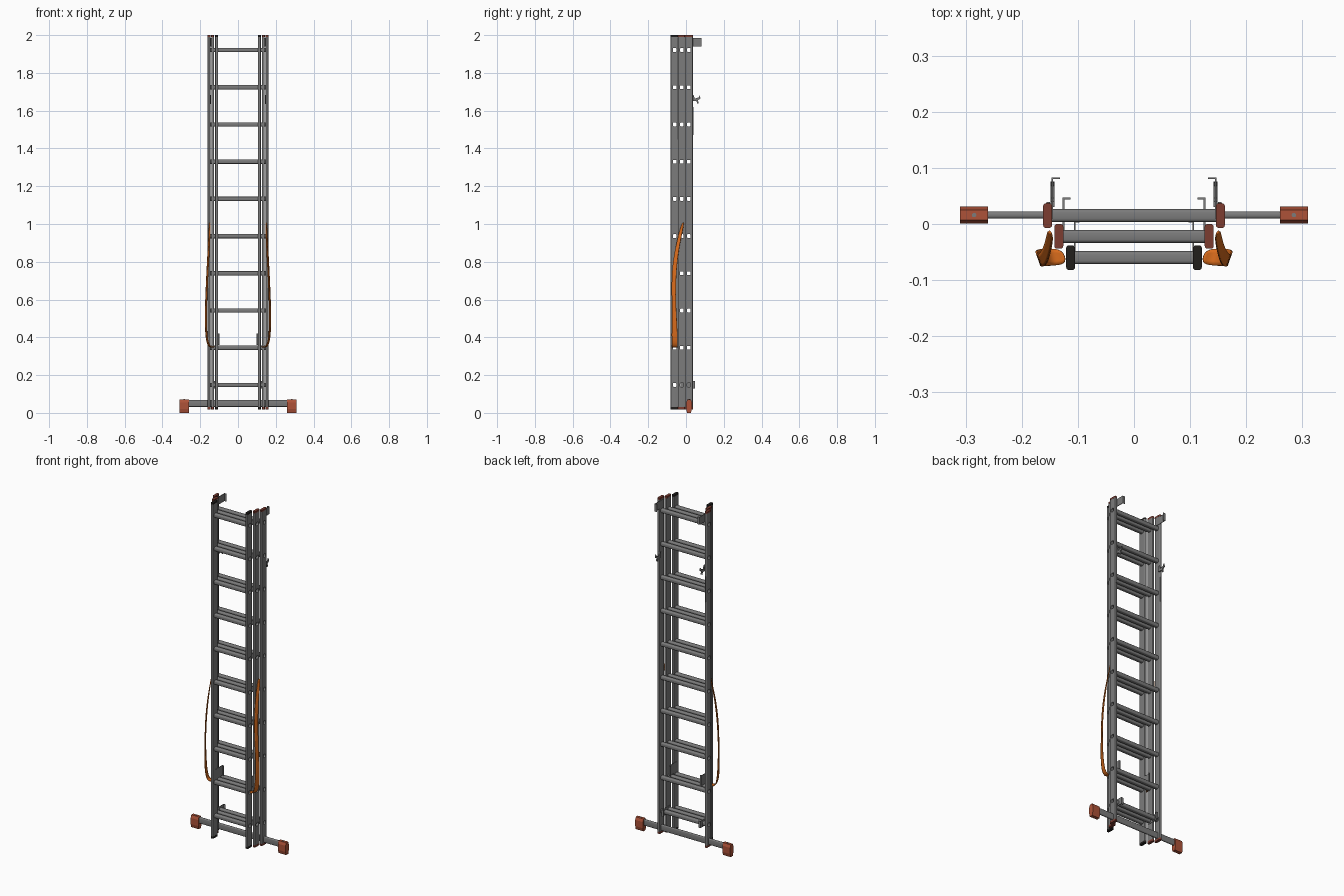
import bpy, bmesh
from math import cos, sin, pi
from mathutils import Vector

old = bpy.data.objects.get("Cube")
if old:
    bpy.data.objects.remove(old, do_unlink=True)


def material(name, rgb):
    m = bpy.data.materials.new(name)
    m.use_nodes = True
    m.diffuse_color = (*rgb, 1)
    m.node_tree.nodes["Principled BSDF"].inputs["Base Color"].default_value = (*rgb, 1)
    return m


metal = material("grey metal", (0.2, 0.2, 0.2))
red = material("brick red plastic", (0.42, 0.085, 0.04))
dark_red = material("dark red plastic", (0.2, 0.045, 0.03))
black = material("black plastic", (0.015, 0.013, 0.012))
orange = material("orange webbing", (0.7, 0.15, 0.012))


def finish(bm, name, mat, smooth=False):
    bmesh.ops.recalc_face_normals(bm, faces=bm.faces)
    mesh = bpy.data.meshes.new(name)
    bm.to_mesh(mesh)
    bm.free()
    ob = bpy.data.objects.new(name, mesh)
    bpy.context.collection.objects.link(ob)
    mesh.materials.append(mat)
    if smooth:
        bpy.ops.object.select_all(action='DESELECT')
        ob.select_set(True)
        bpy.context.view_layer.objects.active = ob
        bpy.ops.object.shade_smooth_by_angle(angle=0.7)
    return ob


def add_prism(bm, pts, axis, lo, hi):
    """Extrude a 2D outline along an axis; the outline uses the other two axes in order."""
    def place(p, d):
        v = list(p)
        v.insert(axis, d)
        return v
    rings = [[bm.verts.new(place(p, d)) for p in pts] for d in (lo, hi)]
    n = len(pts)
    for r in rings:
        bm.faces.new(r)
    for i in range(n):
        j = (i + 1) % n
        bm.faces.new((rings[0][i], rings[0][j], rings[1][j], rings[1][i]))


def rounded(cx, cy, w, h, r, steps=3):
    pts = []
    for k, (sx, sy) in enumerate(((1, 1), (-1, 1), (-1, -1), (1, -1))):
        for i in range(steps + 1):
            a = (k + i / steps) * pi / 2
            pts.append((cx + sx * (w / 2 - r) + r * cos(a), cy + sy * (h / 2 - r) + r * sin(a)))
    return pts


def prism(name, mat, pts, axis, lo, hi, smooth=False):
    bm = bmesh.new()
    add_prism(bm, pts, axis, lo, hi)
    return finish(bm, name, mat, smooth)


def rect(a0, a1, b0, b1):
    return [(a0, b0), (a1, b0), (a1, b1), (a0, b1)]


RUNGS = [0.148 + 0.197 * i for i in range(10)]
RUNG = 0.023
RAIL_W, RAIL_D = 0.015, 0.043

# Three nested ladder sections: name, rail centre x, centre y, cap colour
sections = (("back", 0.154, 0.015, dark_red),
            ("middle", 0.134, -0.022, dark_red),
            ("front", 0.113, -0.060, black))

for name, rx, cy, cap in sections:
    outer = rx + RAIL_W / 2

    # Hollow rungs, open at both ends
    bm = bmesh.new()
    for z in RUNGS:
        loops = []
        for size, r in ((RUNG, 0.006), (RUNG - 0.003, 0.0045)):
            pts = rounded(cy, z, size, size, r)
            loops.append([[bm.verts.new((x, *p)) for p in pts] for x in (-outer, outer)])
        (a, b), (c, d) = loops
        for p, q in ((a, b), (c, d), (a, c), (b, d)):
            for i in range(len(p)):
                j = (i + 1) % len(p)
                bm.faces.new((p[i], p[j], q[j], q[i]))
    finish(bm, name + "_rungs", metal, True)

    # Cutter for the rung holes in the rails
    bm = bmesh.new()
    for z in RUNGS:
        add_prism(bm, rounded(cy, z, RUNG, RUNG, 0.006), 0, -1, 1)
    cutter = finish(bm, name + "_hole_cutter", metal)
    cutter.hide_render = True
    cutter.hide_viewport = True
    cutter.display_type = 'WIRE'

    for side, s in (("left", 1), ("right", -1)):
        outline = rounded(s * rx, cy, RAIL_W, RAIL_D, 0.004)
        rail = prism(f"{name}_{side}_rail", metal, outline, 2, 0.03, 1.99, True)
        mod = rail.modifiers.new("rung holes", 'BOOLEAN')
        mod.operation = 'DIFFERENCE'
        mod.solver = 'EXACT'
        mod.object = cutter
        # End caps
        plug = rounded(s * rx, cy, RAIL_W + 0.001, RAIL_D + 0.001, 0.005)
        prism(f"{name}_{side}_top_cap", cap, plug, 2, 1.99, 2.0)
        prism(f"{name}_{side}_bottom_cap", cap, plug, 2, 0.018, 0.03)

# Stabiliser bar across the bottom with rubber feet
prism("stabiliser_bar", metal, rounded(0.016, 0.050, 0.013, 0.036, 0.005), 0, -0.27, 0.27, True)
foot = [(0.006, 0), (0.026, 0), (0.031, 0.02), (0.031, 0.056),
        (0.025, 0.072), (0.007, 0.072), (0.001, 0.056), (0.001, 0.02)]
for side, s in (("left", 1), ("right", -1)):
    prism(side + "_foot", red, foot, 0, *sorted((s * 0.26, s * 0.31)))
    prism(side + "_foot_pin", metal, rounded(s * 0.285, 0.016, 0.008, 0.008, 0.004), 2, 0.07, 0.074)


def hook(name, s, x, lip, y0, y1, z0, z1):
    """Thin side plate with a lip turned inward at its far end."""
    t = 0.003
    pts = [(s * x, y0), (s * x, y1), (s * lip, y1), (s * lip, y1 - t),
           (s * (x - t), y1 - t), (s * (x - t), y0)]
    prism(name, metal, pts, 2, z0, z1)


# Latch outline in the side plane
latch = [(0.030, 1.650), (0.055, 1.650), (0.060, 1.636), (0.066, 1.640), (0.064, 1.656),
         (0.076, 1.664), (0.074, 1.682), (0.068, 1.670), (0.046, 1.664), (0.040, 1.684), (0.030, 1.684)]

for side, s in (("left", 1), ("right", -1)):
    hook(side + "_top_hook", s, 0.147, 0.132, 0.01, 0.083, 1.94, 1.985)
    hook(side + "_middle_guide", s, 0.127, 0.113, -0.03, 0.047, 0.13, 0.17)
    hook(side + "_front_guide", s, 0.107, 0.097, -0.065, 0.006, 0.36, 0.42)
    prism(side + "_latch", metal, latch, 0, *sorted((s * 0.142, s * 0.149)))
    prism(side + "_latch_strip", metal, rect(0.033, 0.039, 1.47, 1.62), 0,
          *sorted((s * 0.150, s * 0.156)))

    # Safety strap: ribbon stations x, y, z and half width
    path = ((0.150, -0.015, 1.01, 0.006), (0.152, -0.030, 0.95, 0.008),
            (0.157, -0.050, 0.86, 0.010), (0.163, -0.064, 0.75, 0.012),
            (0.169, -0.066, 0.62, 0.010), (0.172, -0.062, 0.52, 0.011),
            (0.171, -0.061, 0.43, 0.015), (0.163, -0.060, 0.365, 0.015),
            (0.145, -0.059, 0.343, 0.015), (0.122, -0.058, 0.350, 0.013))
    bm = bmesh.new()
    rows = []
    for x, y, z, w in path:
        rows.append([bm.verts.new(Vector((s * (x + d * 0.004), y + d * w, z))) for d in (-1, 1)])
    for (a, b), (c, d) in zip(rows, rows[1:]):
        bm.faces.new((a, b, d, c))
    strap = finish(bm, side + "_strap", orange)
    for p in strap.data.polygons:
        p.use_smooth = True
    sub = strap.modifiers.new("soften", 'SUBSURF')
    sub.levels = sub.render_levels = 2
    strap.modifiers.new("thickness", 'SOLIDIFY').thickness = 0.003
